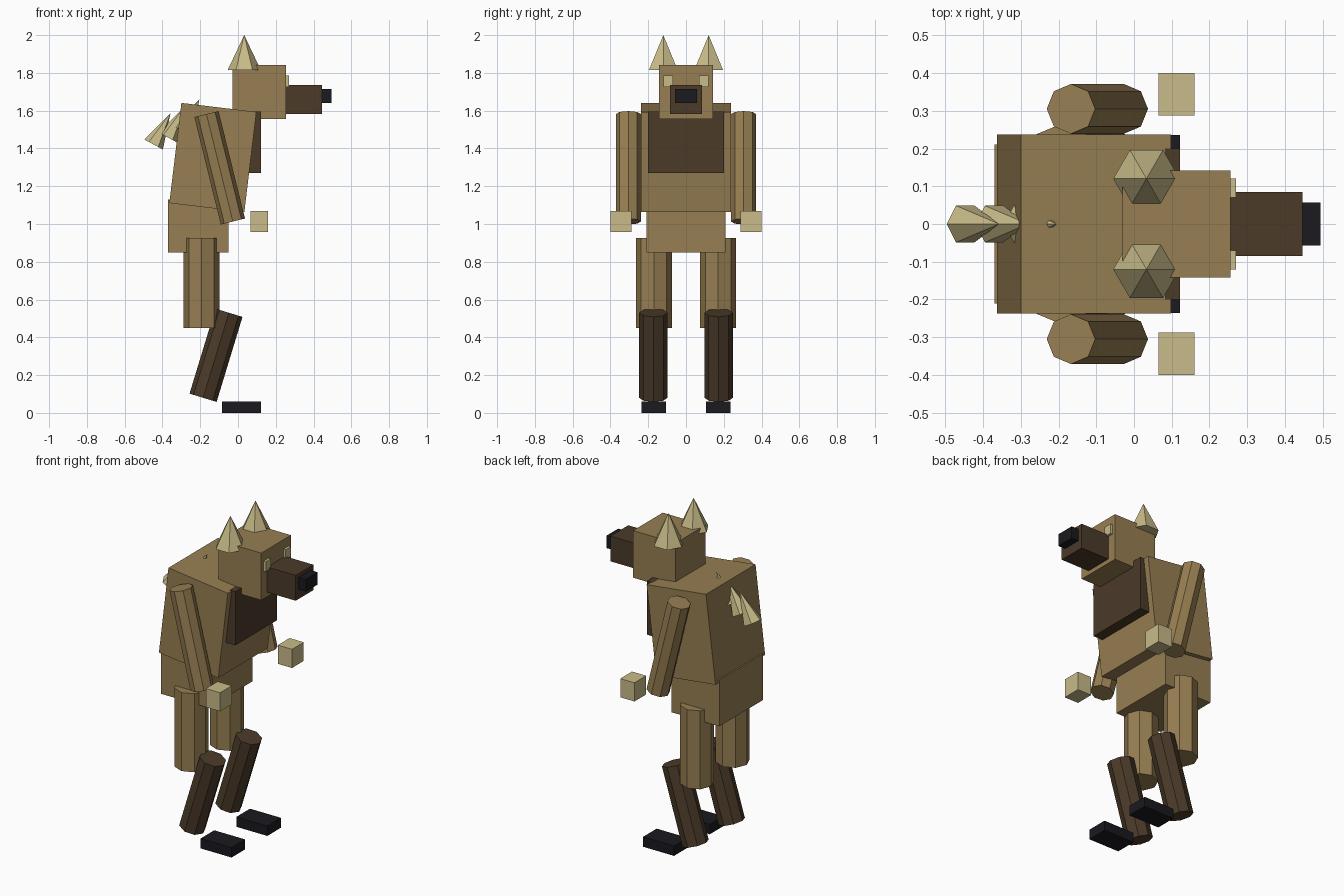
import bpy, bmesh
from math import atan2, radians
from mathutils import Matrix, Vector

if "Cube" in bpy.data.objects:
    bpy.data.objects.remove(bpy.data.objects["Cube"])


def material(name, rgb):
    m = bpy.data.materials.new(name)
    m.diffuse_color = (*rgb, 1)
    m.use_nodes = True
    m.node_tree.nodes["Principled BSDF"].inputs["Base Color"].default_value = m.diffuse_color
    return m


FUR = material("fur", (0.31, 0.21, 0.085))
DARK = material("dark_fur", (0.07, 0.043, 0.022))
BLACK = material("black", (0.01, 0.01, 0.014))
CREAM = material("cream", (0.58, 0.50, 0.25))


def finish(name, bm, mat):
    mesh = bpy.data.meshes.new(name)
    bm.to_mesh(mesh)
    bm.free()
    mesh.materials.append(mat)
    obj = bpy.data.objects.new(name, mesh)
    bpy.context.collection.objects.link(obj)
    return obj


def box(name, x, y, z, mat, tilt=0):
    """Box from (min, max) ranges, tilted about y through its centre."""
    lo, hi = Vector((x[0], y[0], z[0])), Vector((x[1], y[1], z[1]))
    bm = bmesh.new()
    bmesh.ops.create_cube(bm, size=1, matrix=Matrix.Translation((lo + hi) / 2)
                          @ Matrix.Rotation(tilt, 4, 'Y') @ Matrix.Diagonal((*(hi - lo), 1)))
    return finish(name, bm, mat)


def limb(name, bottom, top, y, r_bottom, r_top, sides, mat):
    """Prism or cone between two (x, z) points in the plane at y."""
    a, b = Vector((bottom[0], y, bottom[1])), Vector((top[0], y, top[1]))
    d = b - a
    spin = radians(30) if sides == 6 else 0
    bm = bmesh.new()
    bmesh.ops.create_cone(bm, cap_ends=True, segments=sides, radius1=r_bottom, radius2=r_top,
                          depth=d.length, matrix=Matrix.Translation((a + b) / 2)
                          @ Matrix.Rotation(atan2(d.x, d.z), 4, 'Y')
                          @ Matrix.Rotation(spin, 4, 'Z'))
    return finish(name, bm, mat)


# Body
box("pelvis", (-0.37, -0.05), (-0.21, 0.21), (0.85, 1.13), FUR)
box("torso", (-0.333, 0.067), (-0.237, 0.237), (1.085, 1.619), FUR, tilt=0.12)
box("chest", (0.0, 0.122), (-0.2, 0.2), (1.27, 1.595), DARK)

# Head
box("head", (-0.03, 0.255), (-0.142, 0.142), (1.557, 1.842), FUR)
box("muzzle", (0.25, 0.446), (-0.085, 0.085), (1.583, 1.736), DARK)
box("nose", (0.44, 0.494), (-0.057, 0.057), (1.64, 1.714), BLACK)

# Paired parts
for side, s in (("left", 1), ("right", -1)):
    def span(a, b):
        return tuple(sorted((s * a, s * b)))
    limb(f"{side}_ear", (0.033, 1.815), (0.033, 2.0), s * 0.12, 0.088, 0, 6, CREAM)
    box(f"{side}_eye", (0.235, 0.27), span(0.07, 0.12), (1.725, 1.785), CREAM)
    limb(f"{side}_arm", (-0.027, 1.013), (-0.167, 1.582), s * 0.305, 0.066, 0.066, 8, FUR)
    box(f"{side}_hand", (0.065, 0.16), span(0.288, 0.4), (0.957, 1.07), CREAM)
    limb(f"{side}_thigh", (-0.193, 0.45), (-0.193, 0.925), s * 0.17, 0.095, 0.095, 8, FUR)
    limb(f"{side}_shin", (-0.185, 0.08), (-0.048, 0.53), s * 0.173, 0.075, 0.075, 8, DARK)
    box(f"{side}_foot", (-0.085, 0.122), span(0.106, 0.236), (0, 0.06), BLACK)

# Tail tufts running up the back
for i in range(3):
    x, z = -0.447 + 0.0765 * i, 1.421 + 0.0365 * i
    limb(f"tail_tuft_{i + 1}", (x, z), (x + 0.09, z + 0.167), 0, 0.056, 0, 6, CREAM)
